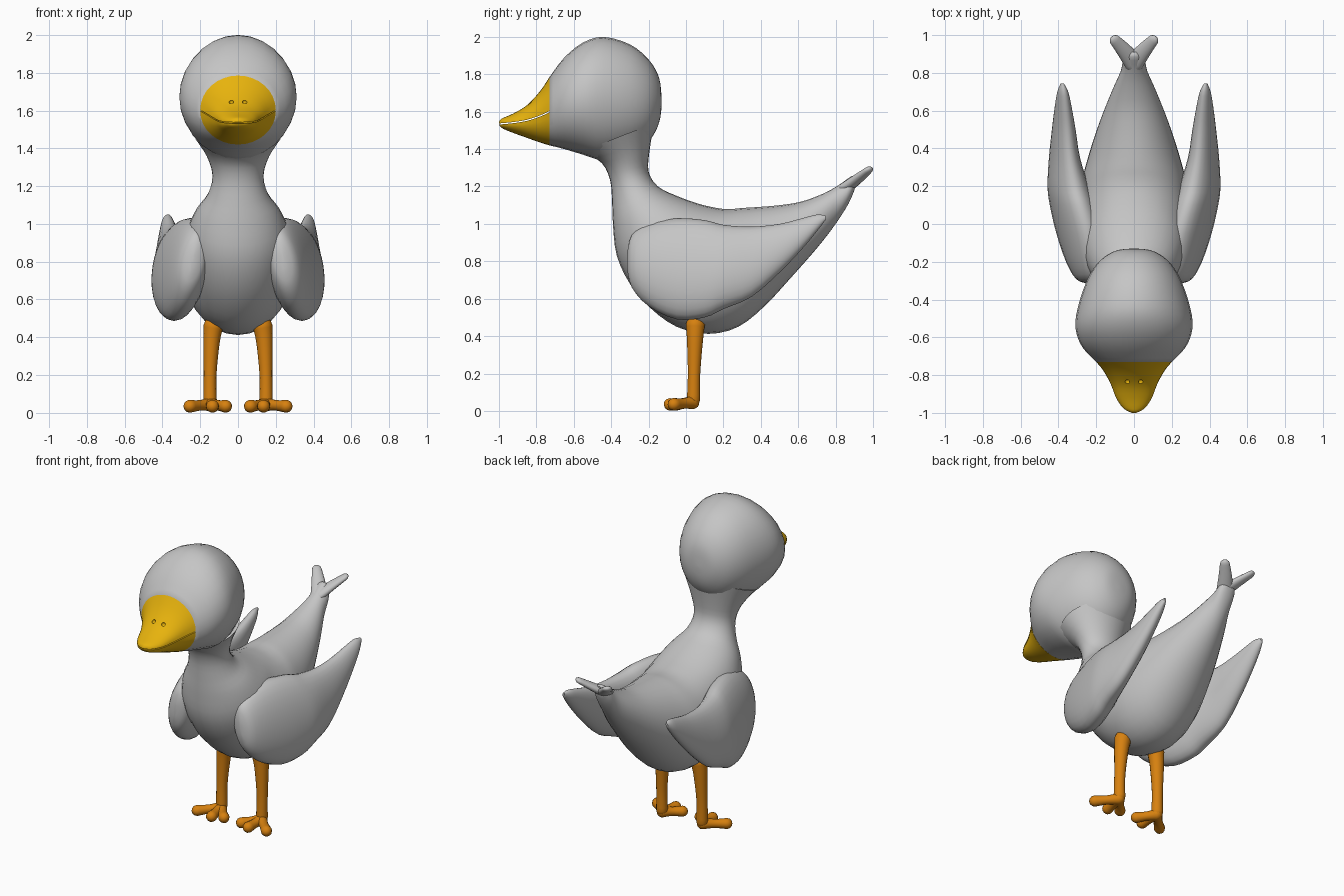
import bpy, bmesh, math
from mathutils import Vector

if "Cube" in bpy.data.objects:
    bpy.data.objects.remove(bpy.data.objects["Cube"])


def material(name, rgb):
    m = bpy.data.materials.new(name)
    m.diffuse_color = (*rgb, 1)
    m.use_nodes = True
    m.node_tree.nodes["Principled BSDF"].inputs["Base Color"].default_value = m.diffuse_color
    return m


GREY = material("feather grey", (0.56, 0.56, 0.56))
YELLOW = material("bill yellow", (0.80, 0.45, 0.004))
ORANGE = material("leg orange", (0.68, 0.22, 0.005))
TAU = 2 * math.pi


def smooth_stations(st, steps=3):
    """Catmull-Rom interpolation of station tuples."""
    out = []
    for i in range(len(st) - 1):
        p0, p1, p2, p3 = st[max(i - 1, 0)], st[i], st[i + 1], st[min(i + 2, len(st) - 1)]
        for k in range(steps):
            t = k / steps
            out.append(tuple(
                0.5 * (2 * b + (c - a) * t + (2 * a - 5 * b + 4 * c - d) * t * t
                       + (3 * b - a - 3 * c + d) * t ** 3)
                for a, b, c, d in zip(p0, p1, p2, p3)))
    return out + [st[-1]]


def loft(name, rings, mat):
    """Skin a list of closed rings and cap both ends."""
    bm = bmesh.new()
    rows = [[bm.verts.new(p) for p in r] for r in rings]
    n = len(rows[0])
    for a, b in zip(rows, rows[1:]):
        for i in range(n):
            j = (i + 1) % n
            bm.faces.new((a[i], a[j], b[j], b[i]))
    bm.faces.new(rows[0])
    bm.faces.new(rows[-1])
    bmesh.ops.remove_doubles(bm, verts=bm.verts, dist=0.0005)
    bmesh.ops.recalc_face_normals(bm, faces=bm.faces)
    me = bpy.data.meshes.new(name)
    bm.to_mesh(me)
    bm.free()
    me.materials.append(mat)
    ob = bpy.data.objects.new(name, me)
    bpy.context.collection.objects.link(ob)
    bpy.ops.object.select_all(action='DESELECT')
    ob.select_set(True)
    bpy.context.view_layer.objects.active = ob
    bpy.ops.object.shade_smooth_by_angle(angle=math.radians(50))
    return ob


def ellipse(c, u, v, n=28):
    c, u, v = Vector(c), Vector(u), Vector(v)
    return [c + u * math.cos(TAU * i / n) + v * math.sin(TAU * i / n) for i in range(n)]


def tube(name, pts, mat, flat=1.0):
    """Round-ended limb through (x, y, z, radius) points."""
    pts = smooth_stations(pts, 4)
    rings = []
    last = len(pts) - 1
    for i, p in enumerate(pts):
        c = Vector(p[:3])
        d = (Vector(pts[min(i + 1, last)][:3]) - Vector(pts[max(i - 1, 0)][:3])).normalized()
        side = d.cross(Vector((0, 0, 1)) if abs(d.z) < 0.9 else Vector((0, 1, 0))).normalized()
        up = side.cross(d) * flat
        caps = [0]
        if i == 0:
            caps = [-90, -60, -30, 0]
        elif i == last:
            caps = [0, 30, 60, 90]
        for a in map(math.radians, caps):
            r = p[3] * math.cos(a)
            rings.append(ellipse(c + d * p[3] * math.sin(a), side * r, up * r, 14))
    return loft(name, rings, mat)


# Neck, body and tail: front/bottom (y, z), back/top (y, z), half width
body = [(-.55, 1.39, -.17, 1.54, .23), (-.45, 1.325, -.195, 1.39, .165),
        (-.405, 1.23, -.20, 1.28, .135), (-.395, 1.11, -.15, 1.20, .16),
        (-.39, .99, -.05, 1.15, .22), (-.37, .83, .06, 1.11, .265),
        (-.30, .68, .14, 1.09, .28), (-.19, .55, .20, 1.08, .29),
        (-.05, .45, .25, 1.08, .29), (.12, .412, .30, 1.085, .28),
        (.28, .45, .38, 1.09, .25), (.42, .56, .50, 1.10, .21),
        (.55, .70, .62, 1.12, .165), (.70, .87, .74, 1.165, .11),
        (.80, 1.0, .82, 1.21, .07), (.87, 1.11, .885, 1.255, .055),
        (.90, 1.18, .91, 1.25, .03)]
loft("body", [ellipse((0, (a + c) / 2, (b + d) / 2), (w, 0, 0), (0, (c - a) / 2, (d - b) / 2))
              for a, b, c, d, w in smooth_stations(body)], GREY)

# Head: y, bottom z, top z, half width
head = [(-.13, 1.64, 1.66, .01), (-.137, 1.57, 1.75, .08), (-.16, 1.50, 1.82, .135),
        (-.21, 1.43, 1.89, .195), (-.30, 1.37, 1.96, .25), (-.44, 1.34, 2.0, .297),
        (-.55, 1.37, 1.97, .31), (-.65, 1.40, 1.89, .275), (-.73, 1.42, 1.785, .20)]
loft("head", [ellipse((0, y, (b + t) / 2), (w, 0, 0), (0, 0, (t - b) / 2))
              for y, b, t, w in smooth_stations(head)], GREY)

# Bill: y, bottom z, mouth z, top z, half width
bill = [(-.73, 1.42, 1.603, 1.785, .20), (-.78, 1.435, 1.58, 1.71, .16),
        (-.85, 1.46, 1.557, 1.635, .122), (-.92, 1.485, 1.545, 1.592, .095),
        (-.97, 1.505, 1.54, 1.57, .062), (-.99, 1.517, 1.538, 1.56, .035),
        (-1.0, 1.53, 1.538, 1.546, .01)]


def bill_half(name, upper):
    rings = []
    for y, b, m, t, w in smooth_stations(bill):
        base = m if upper else m - 0.006
        h = (t if upper else b) - base
        rings.append([(w * math.cos(math.pi * i / 16), y, base + h * math.sin(math.pi * i / 16))
                      for i in range(17)])
    return loft(name, rings, YELLOW)


upper_bill = bill_half("upper_bill", True)
bill_half("lower_bill", False)

# Nostrils pressed into the upper bill
for s in (-1, 1):
    bpy.ops.mesh.primitive_uv_sphere_add(segments=12, ring_count=8, radius=0.013,
                                         location=(s * .035, -.835, 1.645))
    cutter = bpy.context.object
    cutter.name = "nostril_cutter"
    cutter.hide_render = True
    cutter.hide_set(True)
    cutter.data.materials.append(YELLOW)
    mod = upper_bill.modifiers.new("nostril", 'BOOLEAN')
    mod.operation = 'DIFFERENCE'
    mod.object = cutter

# Wing: y, bottom z, top z, centre x, half thickness
wing = [(-.315, .76, .84, .24, .01), (-.29, .66, .94, .24, .065), (-.2, .56, 1.0, .255, .10),
        (-.05, .49, 1.03, .285, .12), (.1, .50, 1.02, .325, .115), (.2, .545, .995, .348, .105),
        (.35, .61, .985, .368, .078), (.5, .74, 1.0, .372, .06), (.62, .865, 1.03, .375, .043),
        (.70, .96, 1.05, .377, .028), (.745, 1.02, 1.045, .38, .008)]

for s, side in ((1, "left"), (-1, "right")):
    # Wings lean inward toward the top
    loft(side + "_wing", [ellipse((s * x, y, (b + t) / 2), (s * w, 0, 0),
                                  (-s * .15 * (t - b) / 2, 0, (t - b) / 2))
                          for y, b, t, x, w in smooth_stations(wing)], GREY)
    # Forked tail tip
    tube(side + "_tail_tip", [(0, .85, 1.19, .05), (s * .045, .91, 1.235, .042),
                              (s * .10, .972, 1.285, .03)], GREY, 0.6)
    # Leg, then three toes
    tube(side + "_leg", [(s * .13, .05, .46, .052), (s * .14, .048, .38, .044),
                         (s * .148, .043, .2, .034), (s * .148, .04, .06, .036)], ORANGE)
    for name, x, y in (("outer", .255, -.065), ("middle", .135, -.085), ("inner", .065, -.055)):
        tube(side + "_" + name + "_toe", [(s * .148, .035, .045, .036),
                                          (s * (.148 + x) / 2, (y + .035) / 2, .04, .028),
                                          (s * x, y, .035, .034)], ORANGE)
